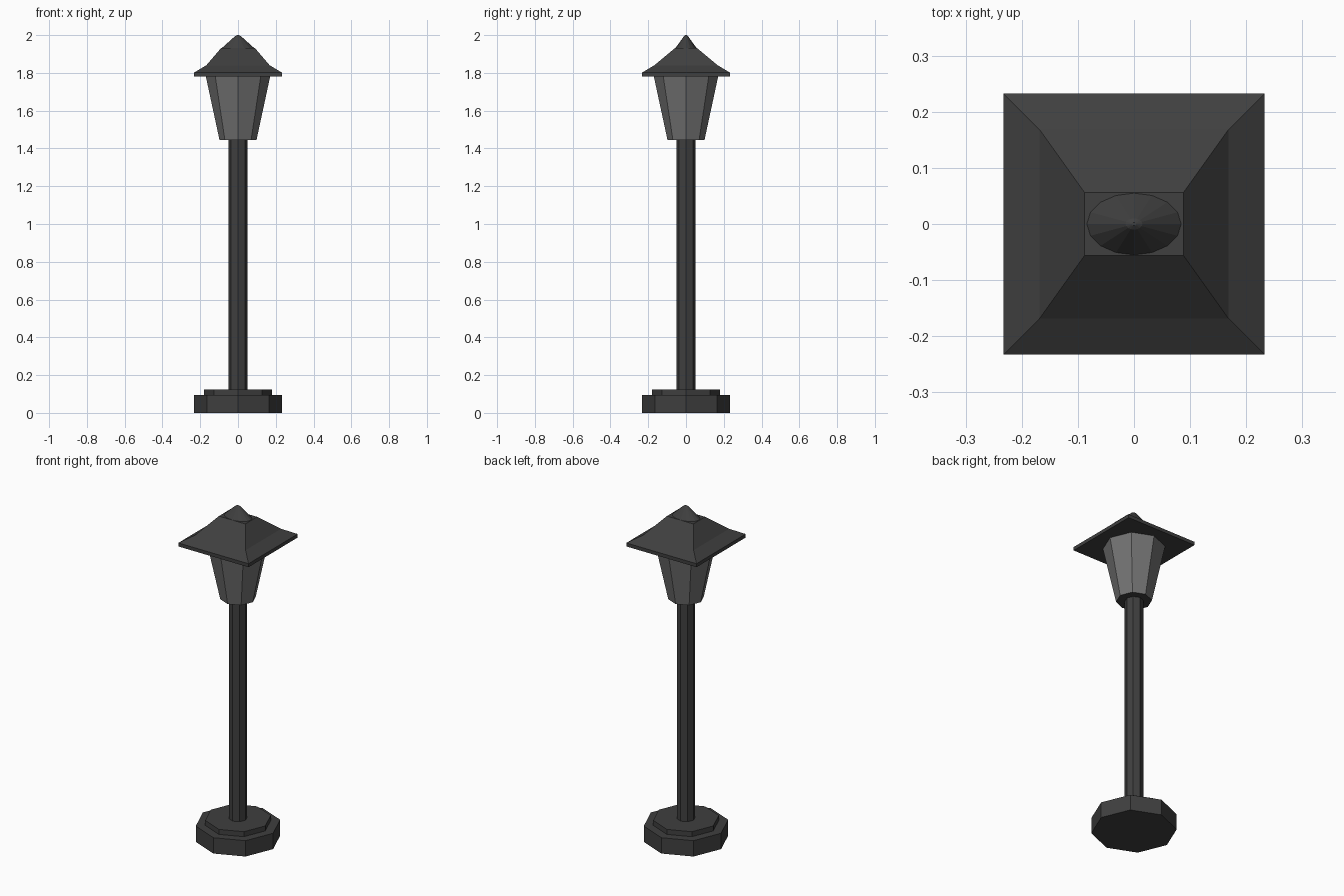
import bpy, bmesh
from math import cos, sin, tau

if "Cube" in bpy.data.objects:
    bpy.data.objects.remove(bpy.data.objects["Cube"])


def material(name, value):
    m = bpy.data.materials.new(name)
    m.diffuse_color = (value, value, value, 1)
    m.use_nodes = True
    m.node_tree.nodes["Principled BSDF"].inputs["Base Color"].default_value = m.diffuse_color
    return m


iron = material("dark_iron", 0.05)
glass = material("grey_glass", 0.17)


def ring(sides, rx, ry, z):
    return [(rx * cos(tau * i / sides), ry * sin(tau * i / sides), z) for i in range(sides)]


def rect(hx, hy, z):
    return [(hx, hy, z), (-hx, hy, z), (-hx, -hy, z), (hx, -hy, z)]


def loft(name, sections, mat):
    """Skin a stack of matching cross-sections and cap both ends."""
    bm = bmesh.new()
    loops = [[bm.verts.new(p) for p in s] for s in sections]
    for a, b in zip(loops, loops[1:]):
        for i in range(len(a)):
            j = (i + 1) % len(a)
            bm.faces.new((a[i], a[j], b[j], b[i]))
    bm.faces.new(loops[0][::-1])
    bm.faces.new(loops[-1])
    mesh = bpy.data.meshes.new(name)
    bm.to_mesh(mesh)
    bm.free()
    mesh.materials.append(mat)
    obj = bpy.data.objects.new(name, mesh)
    bpy.context.collection.objects.link(obj)
    return obj


def octagon(name, r0, z0, r1, z1, mat):
    return loft(name, [ring(8, r0, r0, z0), ring(8, r1, r1, z1)], mat)


# Stepped octagonal foot and post
octagon("base", 0.233, 0, 0.233, 0.095, iron)
octagon("base_step", 0.181, 0.095, 0.181, 0.125, iron)
octagon("post", 0.051, 0.125, 0.051, 1.445, iron)

# Flared lantern, with a dark underside
lantern = octagon("lantern", 0.098, 1.445, 0.17, 1.78, glass)
lantern.data.materials.append(iron)
for face in lantern.data.polygons:
    if face.normal.z < -0.9:
        face.material_index = 1

# Square roof with a flat eave, a kick in the slope and an oblong top
loft("roof", [rect(0.233, 0.233, 1.78), rect(0.233, 0.233, 1.801),
              rect(0.168, 0.168, 1.84), rect(0.088, 0.056, 1.933)], iron)

# Oval pointed cap
loft("roof_cap", [ring(16, 0.084, 0.055, 1.933), ring(16, 0.015, 0.010, 1.995),
                  ring(16, 0.004, 0.003, 2.0)], iron)
